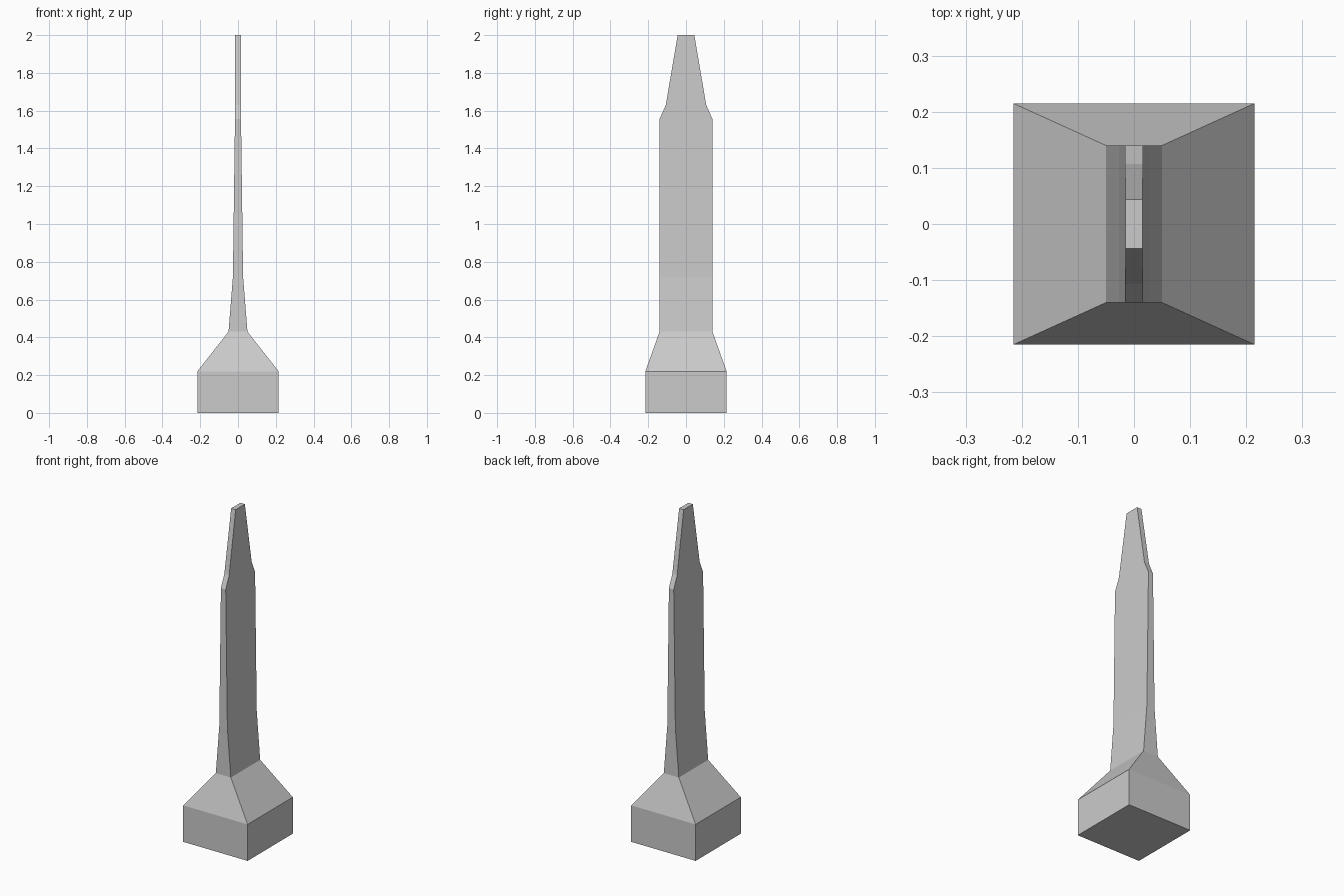
import bpy
import bmesh

if "Cube" in bpy.data.objects:
    bpy.data.objects.remove(bpy.data.objects["Cube"])

# Rectangular cross-sections from bottom to top: height, half width, half depth
SECTIONS = [
    (0.00, 0.215, 0.215),   # square plinth
    (0.22, 0.215, 0.215),
    (0.43, 0.050, 0.140),   # sloped shoulder
    (0.72, 0.027, 0.140),   # flared blade root
    (1.555, 0.016, 0.140),  # long flat blade
    (1.63, 0.016, 0.107),   # chamfered step
    (2.00, 0.015, 0.044),   # narrow blunt tip
]


def loft_rectangles(name, sections):
    bm = bmesh.new()
    rings = [[bm.verts.new((sx * hx, sy * hy, z))
              for sx, sy in ((-1, -1), (1, -1), (1, 1), (-1, 1))]
             for z, hx, hy in sections]
    for low, high in zip(rings, rings[1:]):
        for i in range(4):
            j = (i + 1) % 4
            bm.faces.new((low[i], low[j], high[j], high[i]))
    bm.faces.new(rings[0][::-1])
    bm.faces.new(rings[-1])
    mesh = bpy.data.meshes.new(name)
    bm.to_mesh(mesh)
    bm.free()
    obj = bpy.data.objects.new(name, mesh)
    bpy.context.collection.objects.link(obj)
    return obj


# Plinth and blade form one continuous solid
loft_rectangles("blade_on_plinth", SECTIONS)
